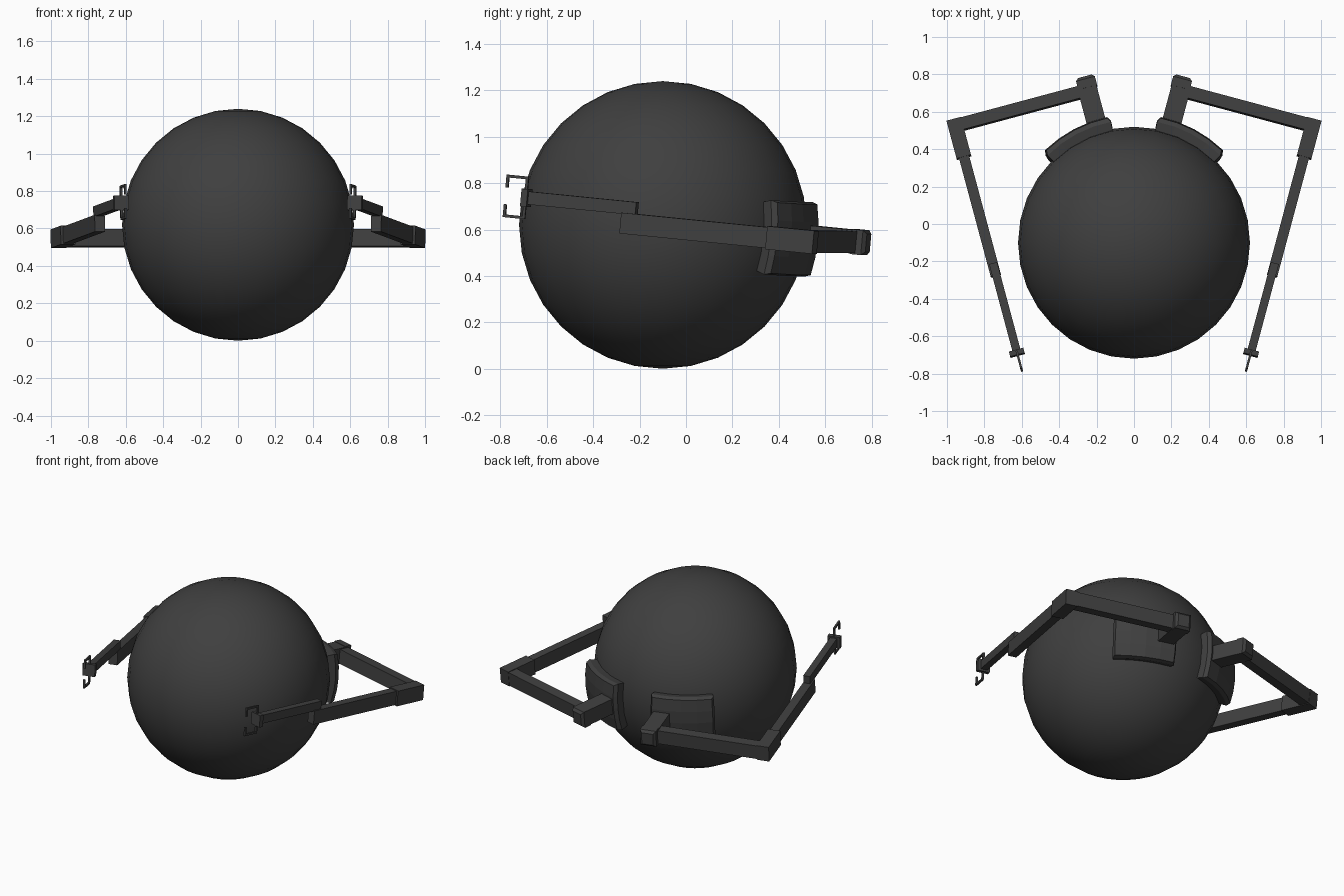
import bpy, bmesh, math
from mathutils import Matrix, Vector

if "Cube" in bpy.data.objects:
    bpy.data.objects.remove(bpy.data.objects["Cube"])

C = Vector((0, -0.1, 0.62))          # sphere centre
# arm frame: u = outwards, v = backwards, w = up; turned 15 deg and tilted 5.5 deg down
FRAME = (Matrix.Translation(C) @ Matrix.Rotation(math.radians(-15), 4, 'Z')
         @ Matrix.Rotation(math.radians(-5.5), 4, 'X'))

mat = bpy.data.materials.new("charcoal")
mat.diffuse_color = (0.05, 0.05, 0.05, 1)
mat.use_nodes = True
mat.node_tree.nodes["Principled BSDF"].inputs["Base Color"].default_value = mat.diffuse_color


def finish(bm, name, mirror=True):
    bmesh.ops.recalc_face_normals(bm, faces=bm.faces)
    me = bpy.data.meshes.new(name)
    bm.to_mesh(me)
    bm.free()
    me.materials.append(mat)
    ob = bpy.data.objects.new(name, me)
    bpy.context.collection.objects.link(ob)
    if mirror:
        ob.modifiers.new("Mirror", 'MIRROR').use_mirror_merge = False
    return ob


def add_box(bm, u, v, w):
    size = Matrix.Diagonal((u[1] - u[0], v[1] - v[0], w[1] - w[0], 1))
    mid = Matrix.Translation([(a + b) / 2 for a, b in (u, v, w)])
    return bmesh.ops.create_cube(bm, size=1, matrix=FRAME @ mid @ size)['verts']


def box(name, u, v, w):
    bm = bmesh.new()
    add_box(bm, u, v, w)
    return finish(bm, name)


# round body
bm = bmesh.new()
bmesh.ops.create_uvsphere(bm, u_segments=32, v_segments=16, radius=0.62,
                          matrix=Matrix.Translation(C))
for f in bm.faces:
    f.smooth = True
finish(bm, "round_body", mirror=False)

# curved mounting pad: spherical shell patch with chamfered rim
bm = bmesh.new()
layers = ((0.60, 1.0), (0.665, 1.0), (0.687, 0.92))   # radius, spread
NU, NW = 4, 4
grid = []
for r, s in layers:
    rows = []
    for j in range(NW + 1):
        row = []
        lat = math.radians(14 * s * (2 * j / NW - 1))
        for i in range(NU + 1):
            lon = math.radians(13 + 17.3 * s * (2 * i / NU - 1))
            p = Vector((math.sin(lon) * math.cos(lat), math.cos(lon) * math.cos(lat),
                        math.sin(lat))) * r
            row.append(bm.verts.new(FRAME @ p))
        rows.append(row)
    grid.append(rows)
for k in (0, 2):
    g = grid[k]
    for j in range(NW):
        for i in range(NU):
            bm.faces.new((g[j][i], g[j][i + 1], g[j + 1][i + 1], g[j + 1][i]))
rim = ([(0, i) for i in range(NU)] + [(j, NU) for j in range(NW)]
       + [(NW, i) for i in range(NU, 0, -1)] + [(j, 0) for j in range(NW, 0, -1)])
for k in (0, 1):
    for a, b in zip(rim, rim[1:] + rim[:1]):
        bm.faces.new((grid[k][a[0]][a[1]], grid[k][b[0]][b[1]],
                      grid[k + 1][b[0]][b[1]], grid[k + 1][a[0]][a[1]]))
finish(bm, "mounting_pad")

# shoulder post with chamfered end cap
box("shoulder_post", (-0.024, 0.08), (0.60, 0.885), (-0.04, 0.062))
bm = bmesh.new()
verts = add_box(bm, (-0.028, 0.076), (0.865, 0.927), (-0.043, 0.065))
n = FRAME.to_3x3() @ Vector((0, 1, 0))
origin = FRAME @ Vector((0, 0.9, 0))
rim_edges = [e for e in bm.edges if all((v.co - origin).dot(n) > 0 for v in e.verts)]
bmesh.ops.bevel(bm, geom=rim_edges, offset=0.015, segments=1, affect='EDGES')
finish(bm, "shoulder_cap")

# arm segments
box("upper_arm", (0.03, 0.78), (0.82, 0.886), (-0.036, 0.056))
box("elbow", (0.72, 0.80), (0.678, 0.888), (-0.04, 0.06))
box("forearm", (0.731, 0.787), (0.02, 0.70), (-0.035, 0.055))
box("wrist_rod", (0.734, 0.778), (-0.425, 0.08), (0.05, 0.106))

# hand plate and open C-shaped gripper
box("hand_plate", (0.717, 0.797), (-0.43, -0.402), (0.038, 0.116))
bm = bmesh.new()
t, w0, h = 0.012, 0.077, 0.092
u = (0.750, 0.762)
add_box(bm, u, (-0.425, -0.425 + t), (w0 - h, w0 + h))           # back strip
for s in (-1, 1):
    for v, a, b in (((-0.512, -0.413), h - t, h),                # finger
                    ((-0.512, -0.512 + t), 0.036, h)):           # finger tip
        add_box(bm, u, v, sorted((w0 + s * a, w0 + s * b)))
finish(bm, "gripper")
